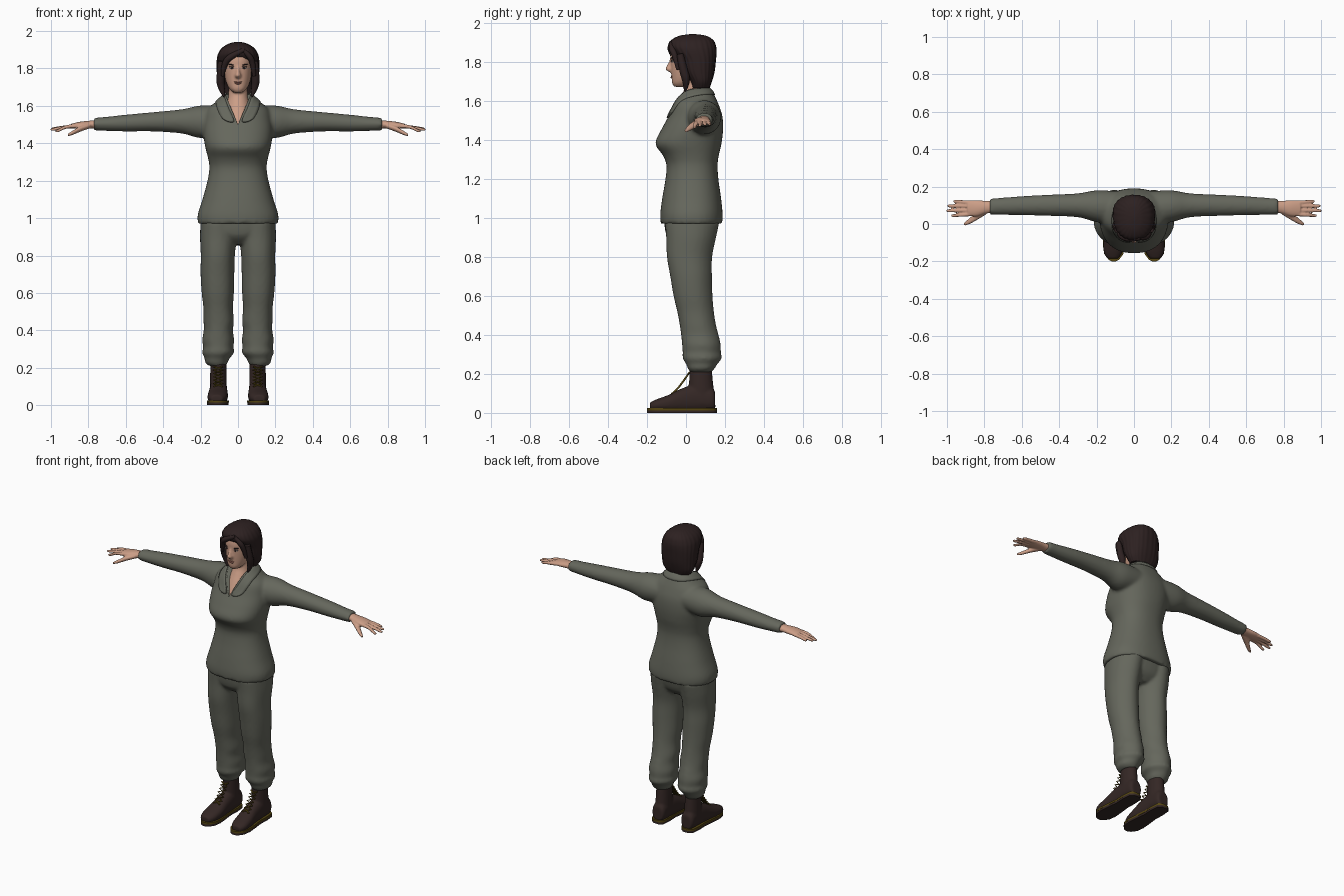
import bpy
import bmesh
from math import cos, sin, pi, radians
from mathutils import Matrix, Vector

default_cube = bpy.data.objects.get("Cube")
if default_cube:
    bpy.data.objects.remove(default_cube, do_unlink=True)


def material(name, red, green, blue):
    mat = bpy.data.materials.new(name)
    mat.use_nodes = True
    colour = (red, green, blue, 1)
    mat.diffuse_color = colour
    shader = mat.node_tree.nodes["Principled BSDF"]
    shader.inputs["Base Color"].default_value = colour
    shader.inputs["Roughness"].default_value = .8
    return mat


cloth = material("olive grey cloth", .13, .135, .108)
skin = material("skin", .6, .34, .24)
hair_brown = material("dark brown hair", .026, .015, .015)
leather = material("brown leather", .034, .02, .018)
mustard = material("mustard trim", .09, .06, .006)
lip_pink = material("lip", .38, .16, .12)
eye_white = material("eye white", .5, .46, .42)


def spline_rows(rows, steps=5):
    """Catmull-Rom interpolation between cross-section rows."""
    rows = [Vector(row) for row in rows]
    last = len(rows) - 1
    result = []
    for i in range(last):
        before, start, end, after = (rows[max(i - 1, 0)], rows[i],
                                     rows[i + 1], rows[min(i + 2, last)])
        for step in range(steps):
            t = step / steps
            result.append(start + (end - before) * (t / 2)
                          + (before * 2 - start * 5 + end * 4 - after) * (t * t / 2)
                          + (start * 3 - before - end * 3 + after) * (t ** 3 / 2))
    return result + [rows[last]]


def loft(bm, rows, axis="z", side=1, power=2, count=36, flute=0, waves=0):
    """Closed loft; each row is position, two centres and two radii."""
    rings = []
    exponent = 2 / power
    for along, centre_a, centre_b, radius_a, radius_b in spline_rows(rows):
        ring = []
        for k in range(count):
            angle = 2 * pi * k / count
            c, s = cos(angle), sin(angle)
            swell = 1 + flute * sin(waves * angle)
            a = centre_a + radius_a * swell * abs(c) ** exponent * (1 if c > 0 else -1)
            b = centre_b + radius_b * swell * abs(s) ** exponent * (1 if s > 0 else -1)
            x, y, z = {"x": (along, a, b), "y": (a, along, b), "z": (a, b, along)}[axis]
            ring.append(bm.verts.new((side * x, y, z)))
        rings.append(ring)
    for lower, upper in zip(rings, rings[1:]):
        for k in range(count):
            n = (k + 1) % count
            bm.faces.new((lower[k], lower[n], upper[n], upper[k]))
    bm.faces.new(rings[0])
    bm.faces.new(rings[-1])


def body(rows):
    """Turn height, half width, front and back into loft rows."""
    return [(z, 0, (front + back) / 2, half, (back - front) / 2)
            for z, half, front, back in rows]


def finish(bm, name, mat, voxel=0, relax=4):
    """Make the object, optionally fusing its pieces into one soft surface."""
    bmesh.ops.recalc_face_normals(bm, faces=bm.faces[:])
    mesh = bpy.data.meshes.new(name)
    bm.to_mesh(mesh)
    bm.free()
    mesh.materials.append(mat)
    mesh.shade_smooth()
    mesh.set_sharp_from_angle(angle=radians(50))
    obj = bpy.data.objects.new(name, mesh)
    bpy.context.collection.objects.link(obj)
    if voxel:
        fuse = obj.modifiers.new("Fuse", "REMESH")
        fuse.mode = "VOXEL"
        fuse.voxel_size = voxel
        fuse.use_smooth_shade = True
        soften = obj.modifiers.new("Soften", "SMOOTH")
        soften.factor = .5
        soften.iterations = relax
    return obj


def ellipsoid(name, mat, centre, radii, tilt=0):
    bm = bmesh.new()
    shape = (Matrix.Translation(centre) @ Matrix.Rotation(tilt, 4, "Y")
             @ Matrix.Diagonal((*radii, 1)))
    bmesh.ops.create_uvsphere(bm, u_segments=16, v_segments=10, radius=1, matrix=shape)
    return finish(bm, name, mat)


def tube(name, mat, points, thickness, radii=None):
    curve = bpy.data.curves.new(name, "CURVE")
    curve.dimensions = "3D"
    curve.bevel_depth = thickness
    curve.bevel_resolution = 3
    curve.use_fill_caps = True
    spline = curve.splines.new("NURBS" if radii else "POLY")
    spline.points.add(len(points) - 1)
    for i, point in enumerate(points):
        spline.points[i].co = (*point, 1)
        spline.points[i].radius = radii[i] if radii else 1
    if radii:
        spline.use_endpoint_u = True
        spline.order_u = 3
    curve.materials.append(mat)
    obj = bpy.data.objects.new(name, curve)
    bpy.context.collection.objects.link(obj)
    return obj


# Shirt: torso and both sleeves fused together
bm = bmesh.new()
loft(bm, body([(.97, .215, -.13, .187), (1.02, .215, -.132, .188), (1.1, .19, -.122, .18),
               (1.2, .163, -.105, .166), (1.27, .153, -.1, .162), (1.32, .16, -.118, .168),
               (1.38, .175, -.157, .182), (1.45, .185, -.128, .19), (1.52, .18, -.09, .187),
               (1.58, .165, -.065, .168), (1.62, .12, -.045, .15), (1.66, .075, -.02, .13)]),
     power=2.3, count=48)
for side in (1, -1):
    loft(bm, [(.08, .085, 1.52, .09, .08), (.2, .095, 1.515, .085, .087),
              (.3, .1, 1.517, .064, .065), (.45, .1, 1.515, .057, .052),
              (.6, .098, 1.508, .051, .045), (.7, .095, 1.504, .046, .038),
              (.77, .093, 1.503, .044, .034)], "x", side)
shirt = finish(bm, "shirt", cloth, .01, 6)

# Open neckline cut into the shirt
bm = bmesh.new()
notch = [bm.verts.new(p) for p in ((0, -.3, 1.5), (.075, -.3, 1.68), (-.075, -.3, 1.68))]
wedge = bmesh.ops.extrude_face_region(bm, geom=[bm.faces.new(notch)])
bmesh.ops.translate(bm, vec=(0, .33, 0),
                    verts=[v for v in wedge["geom"] if isinstance(v, bmesh.types.BMVert)])
cutter = finish(bm, "neckline_cutter", cloth)
cutter.hide_render = True
cutter.hide_viewport = True
cut = shirt.modifiers.new("Neckline", "BOOLEAN")
cut.operation = "DIFFERENCE"
cut.object = cutter

# Collar folded out over the shirt
inner = [(.005, -.105, 1.505), (.045, -.075, 1.57), (.07, -.025, 1.64),
         (.075, .05, 1.665), (.05, .11, 1.67), (0, .125, 1.67)]
outer = [(.07, -.095, 1.52), (.1, -.07, 1.55), (.11, -.015, 1.6),
         (.115, .06, 1.625), (.07, .135, 1.63), (0, .15, 1.63)]
bm = bmesh.new()
edges = []
for line in (inner, outer):
    full = line + [(-x, y, z) for x, y, z in line[-2::-1]]
    edges.append([bm.verts.new(p) for p in full])
for i in range(len(edges[0]) - 1):
    bm.faces.new((edges[0][i], edges[0][i + 1], edges[1][i + 1], edges[1][i]))
collar = finish(bm, "collar", cloth)
collar.modifiers.new("Round", "SUBSURF").levels = 2
collar.modifiers["Round"].render_levels = 2
rest = collar.modifiers.new("Rest on shirt", "SHRINKWRAP")
rest.target = shirt
rest.wrap_mode = "OUTSIDE"
rest.offset = .005
collar.modifiers.new("Thickness", "SOLIDIFY").thickness = .008

# Trousers: pelvis and two baggy legs gathered at the ankle
bm = bmesh.new()
loft(bm, body([(.86, .08, -.05, .1), (.91, .18, -.1, .145), (1.01, .2, -.115, .17)]), power=2.3)
for side in (1, -1):
    loft(bm, [(.98, .1, .03, .1, .14), (.9, .105, .025, .098, .128), (.8, .108, .017, .091, .116),
              (.7, .11, .025, .09, .107), (.6, .108, .035, .086, .1), (.52, .106, .048, .079, .094),
              (.45, .103, .06, .081, .093), (.4, .105, .07, .078, .096), (.35, .106, .078, .085, .099),
              (.31, .105, .08, .081, .098), (.28, .106, .082, .085, .1), (.25, .112, .08, .066, .08),
              (.23, .115, .078, .062, .07), (.21, .112, .075, .045, .056)],
         side=side, flute=.012, waves=5)
finish(bm, "trousers", cloth, .01, 3)

# Neck, chest and head with a blended nose
bm = bmesh.new()
loft(bm, body([(1.46, .1, -.1, .1), (1.52, .09, -.078, .1), (1.58, .07, -.05, .1),
               (1.62, .058, -.028, .1), (1.66, .052, -.01, .1), (1.74, .05, 0, .1)]))
loft(bm, body([(1.672, .025, -.06, .01), (1.69, .045, -.071, .04), (1.72, .061, -.074, .08),
               (1.76, .071, -.077, .11), (1.8, .075, -.079, .12), (1.85, .076, -.08, .13),
               (1.9, .065, -.06, .12), (1.92, .03, -.02, .09)]), power=2.2)
loft(bm, body([(1.747, .012, -.085, -.05), (1.76, .018, -.104, -.05), (1.775, .013, -.102, -.05),
               (1.8, .009, -.088, -.05), (1.825, .008, -.08, -.05)]))
finish(bm, "head", skin, .006, 3)
ellipsoid("upper_lip", lip_pink, (0, -.07, 1.728), (.022, .008, .004))
ellipsoid("lower_lip", lip_pink, (0, -.071, 1.72), (.018, .008, .005))

# Bobbed hair with a swept fringe
bm = bmesh.new()
loft(bm, body([(1.665, .083, .03, .12), (1.7, .104, .02, .133), (1.75, .111, -.015, .146),
               (1.81, .113, -.035, .153), (1.85, .112, -.068, .156), (1.88, .105, -.085, .153),
               (1.91, .085, -.076, .14), (1.933, .048, -.035, .105), (1.942, .012, .02, .05)]),
     power=2.3, count=96, flute=.012, waves=24)
finish(bm, "hair", hair_brown)
tube("long_fringe", hair_brown, [(.035, -.075, 1.9), (-.03, -.083, 1.872), (-.075, -.06, 1.83),
                                 (-.083, -.045, 1.76)], .018, [.6, 1, 1, .5])
tube("short_fringe", hair_brown, [(.025, -.075, 1.9), (.06, -.075, 1.87), (.08, -.055, 1.83),
                                  (.086, -.04, 1.76)], .016, [.6, 1, 1, .6])

for side, label in ((1, "left"), (-1, "right")):
    # Eyes, brows and side locks
    ellipsoid(label + "_eye", eye_white, (side * .031, -.067, 1.803), (.014, .009, .005))
    ellipsoid(label + "_iris", hair_brown, (side * .031, -.0735, 1.803), (.006, .005, .005))
    ellipsoid(label + "_lash", hair_brown, (side * .032, -.069, 1.809), (.016, .009, .002))
    ellipsoid(label + "_brow", hair_brown, (side * .034, -.07, 1.82), (.019, .009, .003), side * -.12)
    tube(label + "_side_lock", hair_brown, [(side * .09, -.03, 1.84), (side * .095, -.015, 1.76),
                                            (side * .092, .005, 1.7), (side * .074, -.005, 1.65)],
         .022, [.8, 1, 1, .25])

    # Hand with four fingers and a thumb
    bm = bmesh.new()
    loft(bm, [(.74, .092, 1.502, .033, .024), (.79, .09, 1.5, .034, .021),
              (.84, .084, 1.497, .043, .019), (.89, .084, 1.492, .042, .013)], "x", side)
    for base, spread, tip, drop in ((.052, .045, .975, 1.466), (.074, .071, 1, 1.474),
                                    (.095, .097, .995, 1.479), (.115, .121, .965, 1.481)):
        loft(bm, [(.87, base, 1.492, .011, .011), (.92, (base + spread) / 2, 1.487, .01, .01),
                  (tip - .01, spread, drop, .009, .008), (tip + .003, spread, drop, .005, .004)],
             "x", side, count=12)
    loft(bm, [(.79, .075, 1.495, .024, .015), (.84, .043, 1.478, .022, .015),
              (.88, .015, 1.458, .016, .012), (.91, -.002, 1.444, .008, .007)], "x", side, count=16)
    finish(bm, label + "_hand", skin, .005, 2)

    # Boot upper
    bm = bmesh.new()
    loft(bm, [(.15, .105, .06, .032, .045), (.13, .105, .07, .044, .06), (.05, .105, .075, .047, .07),
              (-.02, .105, .064, .049, .062), (-.09, .108, .048, .054, .044),
              (-.15, .112, .04, .049, .03), (-.185, .114, .034, .03, .02)], "y", side, power=2.3)
    loft(bm, [(.05, .105, .08, .046, .068), (.12, .105, .078, .045, .064),
              (.235, .105, .075, .042, .056)], side=side)
    finish(bm, label + "_boot", leather, .007, 3)

    # Dark tread below a mustard welt
    outline = [(.158, .02), (.14, .042), (.08, .047), (.02, .044), (-.05, .052),
               (-.11, .057), (-.16, .05), (-.19, .028), (-.2, .01)]
    for part, mat, floor, height, grow in (("tread", leather, 0, .013, 1),
                                           ("welt", mustard, .013, .012, 1.03)):
        bm = bmesh.new()
        loop = [(w, y) for y, w in outline] + [(-w, y) for y, w in reversed(outline)]
        rim = [bm.verts.new((side * (.108 + w * grow), y, floor)) for w, y in loop]
        slab = bmesh.ops.extrude_face_region(bm, geom=[bm.faces.new(rim)])
        bmesh.ops.translate(bm, vec=(0, 0, height),
                            verts=[v for v in slab["geom"] if isinstance(v, bmesh.types.BMVert)])
        finish(bm, f"{label}_{part}", mat)

    # Crossed laces up the front of the boot
    for cross in (1, -1):
        path = [(side * .106 + cross * (-1) ** i * .023, -.072 + .088 * (i / 6) ** .8,
                 .098 + .018 * i) for i in range(7)]
        tube(label + "_lace", mustard, path, .005)
